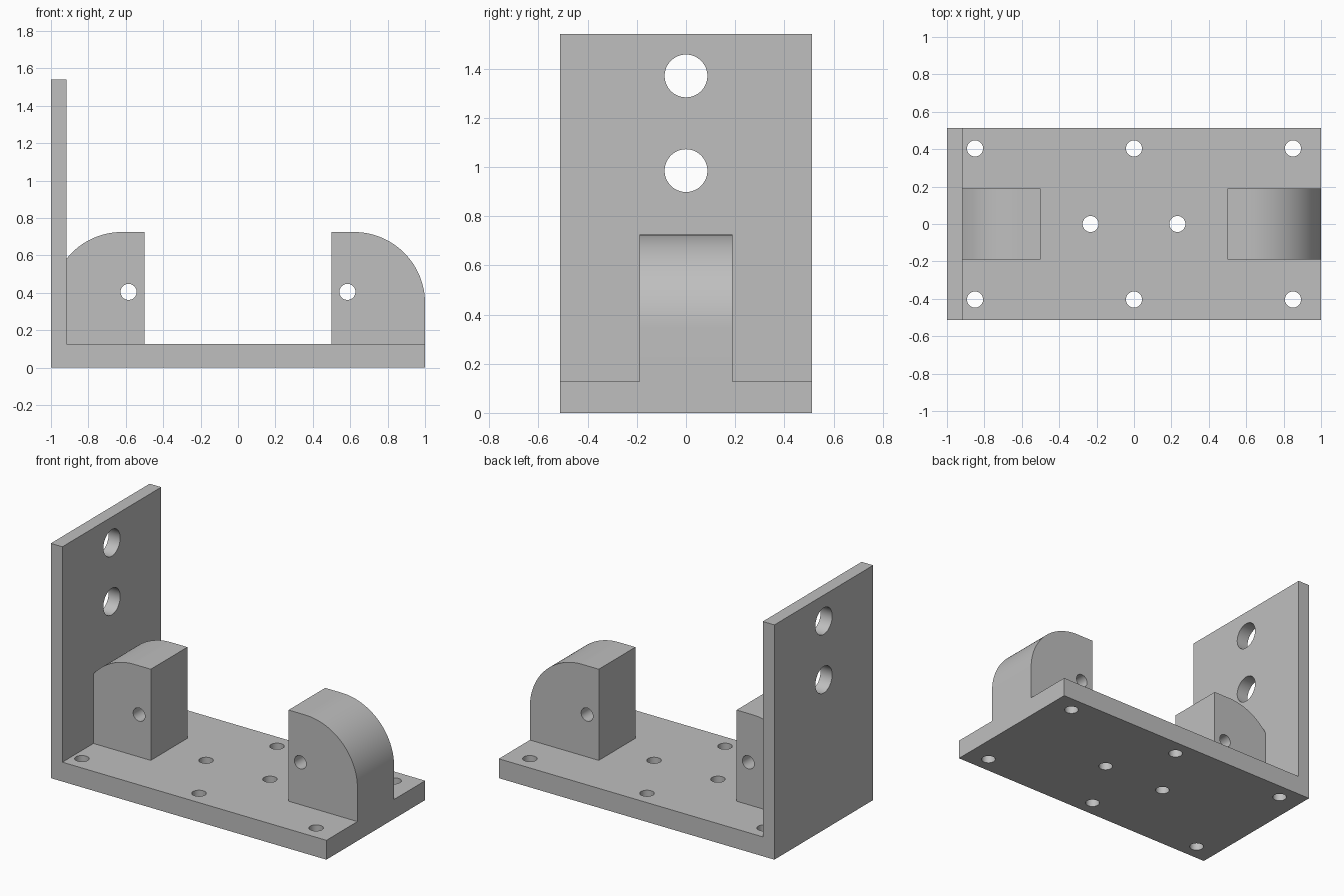
import bpy, bmesh, math
from mathutils import Matrix

default = bpy.data.objects.get("Cube")
if default:
    bpy.data.objects.remove(default, do_unlink=True)

grey = bpy.data.materials.new("plain grey")
grey.use_nodes = True
COLOUR = (0.52, 0.52, 0.52, 1)
grey.diffuse_color = COLOUR
grey.node_tree.nodes["Principled BSDF"].inputs["Base Color"].default_value = COLOUR

BASE_T, WALL_T, WALL_H = 0.127, 0.084, 1.54
HALF_D, LUG_HALF = 0.512, 0.19
LUG_TOP, LUG_IN, ARC_R = 0.725, 0.5, 0.38


def add_object(name, bm):
    bmesh.ops.recalc_face_normals(bm, faces=bm.faces)
    mesh = bpy.data.meshes.new(name)
    bm.to_mesh(mesh)
    bm.free()
    mesh.materials.append(grey)
    obj = bpy.data.objects.new(name, mesh)
    bpy.context.collection.objects.link(obj)
    return obj


def extrude_profile(name, points, half):
    """Solid with an x-z outline, from y = -half to y = half."""
    bm = bmesh.new()
    face = bm.faces.new([bm.verts.new((x, -half, z)) for x, z in points])
    new = bmesh.ops.extrude_face_region(bm, geom=[face])["geom"]
    moved = [v for v in new if isinstance(v, bmesh.types.BMVert)]
    bmesh.ops.translate(bm, verts=moved, vec=(0, 2 * half, 0))
    return add_object(name, bm)


def drill(name, centre, radius, length, axis):
    """Cylinder used to cut a round hole along an axis."""
    turn = {"x": Matrix.Rotation(math.pi / 2, 4, "Y"),
            "y": Matrix.Rotation(math.pi / 2, 4, "X"),
            "z": Matrix.Identity(4)}[axis]
    bm = bmesh.new()
    bmesh.ops.create_cone(bm, cap_ends=True, segments=48, radius1=radius,
                          radius2=radius, depth=length,
                          matrix=Matrix.Translation(centre) @ turn)
    return add_object(name, bm)


def combine(target, tool, operation):
    mod = target.modifiers.new(operation.lower(), "BOOLEAN")
    mod.operation = operation
    mod.solver = "EXACT"
    mod.object = tool
    bpy.context.view_layer.objects.active = target
    bpy.ops.object.modifier_apply(modifier=mod.name)
    bpy.data.objects.remove(tool, do_unlink=True)


def lug_outline(side, outer):
    """Block with one rounded upper corner, clipped at x = outer."""
    cx, cz = 1 - ARC_R, LUG_TOP - ARC_R
    start = math.acos((outer - cx) / ARC_R)
    arc = [start + (math.pi / 2 - start) * i / 32 for i in range(33)]
    pts = [(LUG_IN, BASE_T / 2), (outer, BASE_T / 2)]
    pts += [(cx + ARC_R * math.cos(a), cz + ARC_R * math.sin(a)) for a in arc]
    pts.append((LUG_IN, LUG_TOP))
    return [(side * x, z) for x, z in pts]


# Base plate and upright wall in one L section
bracket = extrude_profile("mounting_bracket", [
    (-1, 0), (1, 0), (1, BASE_T), (WALL_T - 1, BASE_T),
    (WALL_T - 1, WALL_H), (-1, WALL_H)], HALF_D)

# Rounded lugs, the right-hand one running into the wall
combine(bracket, extrude_profile("left_lug", lug_outline(1, 1), LUG_HALF), "UNION")
combine(bracket, extrude_profile("right_lug", lug_outline(-1, 0.95), LUG_HALF), "UNION")

# Screw holes in the base, pin holes in the lugs, large holes in the wall
base_holes = [(x, y) for x in (-0.85, 0, 0.85) for y in (-0.404, 0.404)]
base_holes += [(-0.232, 0), (0.232, 0)]
holes = [((x, y, 0.06), 0.043, 0.3, "z") for x, y in base_holes]
holes += [((x, 0, 0.405), 0.043, 0.6, "y") for x in (-0.585, 0.585)]
holes += [((-0.96, 0, z), 0.087, 0.3, "x") for z in (0.985, 1.37)]
for hole in holes:
    combine(bracket, drill("hole_cutter", *hole), "DIFFERENCE")

# Smooth the round surfaces and keep the edges crisp
bpy.ops.object.select_all(action="DESELECT")
bracket.select_set(True)
bpy.context.view_layer.objects.active = bracket
bpy.ops.object.shade_smooth_by_angle(angle=math.radians(25))
